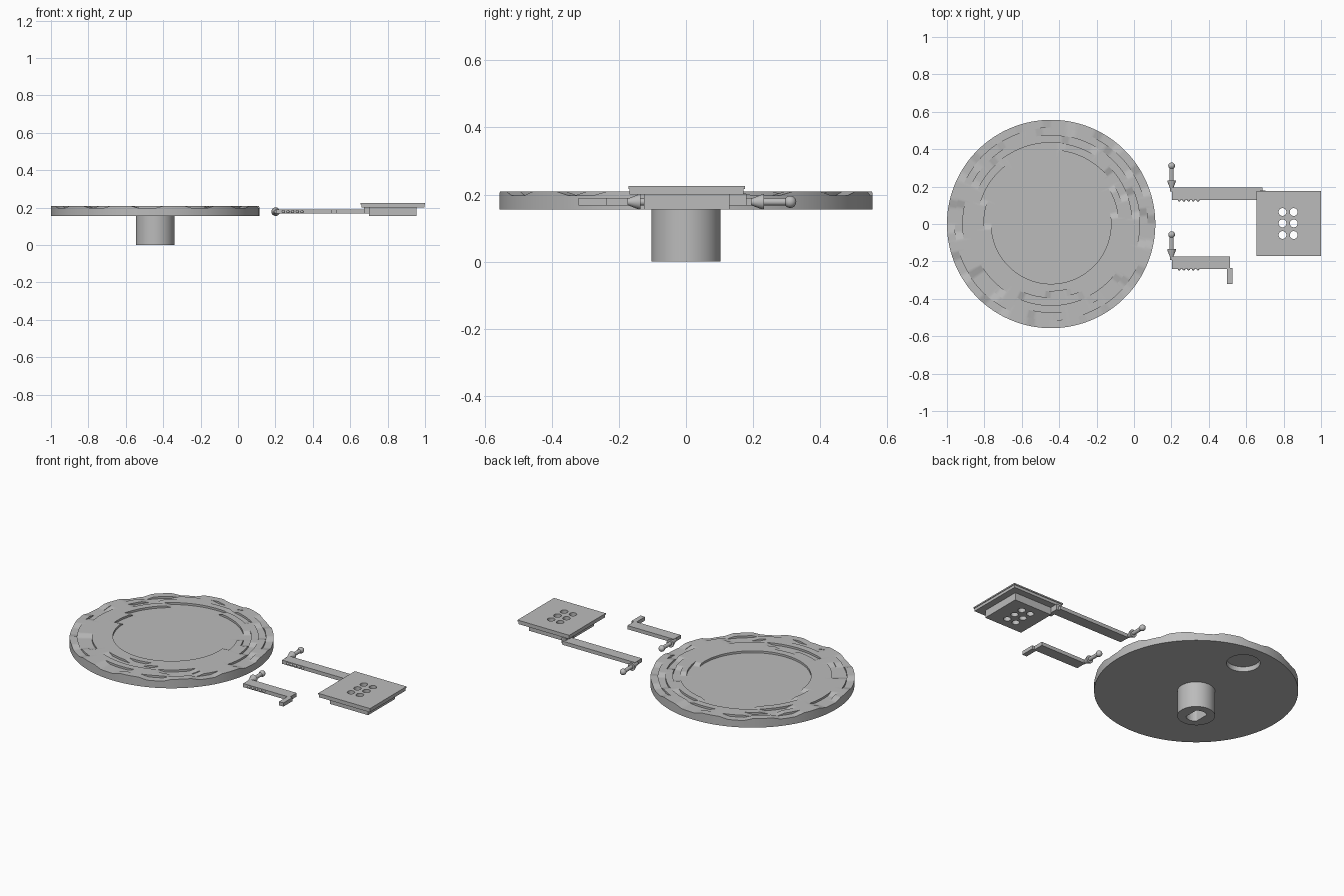
import bpy, bmesh, math
from mathutils import Vector

if "Cube" in bpy.data.objects:
    bpy.data.objects.remove(bpy.data.objects["Cube"])

grey = bpy.data.materials.new("plain_grey")
grey.use_nodes = True
COLOUR = (0.5, 0.5, 0.5, 1)
grey.diffuse_color = COLOUR
grey.node_tree.nodes["Principled BSDF"].inputs["Base Color"].default_value = COLOUR


def finish(ob, name, smooth=True):
    ob.name = name
    ob.data.materials.clear()
    ob.data.materials.append(grey)
    if smooth:
        bpy.ops.object.select_all(action='DESELECT')
        ob.select_set(True)
        bpy.context.view_layer.objects.active = ob
        bpy.ops.object.shade_smooth_by_angle(angle=math.radians(30))
    return ob


def from_bmesh(bm, name, smooth=True):
    bmesh.ops.recalc_face_normals(bm, faces=bm.faces[:])
    mesh = bpy.data.meshes.new(name)
    bm.to_mesh(mesh)
    bm.free()
    ob = bpy.data.objects.new(name, mesh)
    bpy.context.collection.objects.link(ob)
    return finish(ob, name, smooth)


def prism(name, outline, z0, z1, smooth=False):
    """Extrude a flat outline upwards."""
    bm = bmesh.new()
    face = bm.faces.new([bm.verts.new((x, y, z0)) for x, y in outline])
    top = bmesh.ops.extrude_face_region(bm, geom=[face])["geom"]
    for v in top:
        if isinstance(v, bmesh.types.BMVert):
            v.co.z = z1
    return from_bmesh(bm, name, smooth)


def box(name, x0, x1, y0, y1, z0, z1):
    return prism(name, [(x0, y0), (x1, y0), (x1, y1), (x0, y1)], z0, z1)


def circle(cx, cy, r, n=48, flat=None):
    """Circle outline, optionally with flattened sides."""
    pts = []
    for i in range(n):
        a = math.tau * i / n
        x, y = r * math.cos(a), r * math.sin(a)
        if flat:
            x = max(-flat, min(flat, x))
        pts.append((cx + x, cy + y))
    return pts


def cut(target, outlines, z0, z1):
    """Remove straight-sided holes from a part."""
    for outline in outlines:
        cutter = prism("cutter", outline, z0, z1)
        cutter.hide_render = True
        mod = target.modifiers.new("hole", 'BOOLEAN')
        mod.operation = 'DIFFERENCE'
        mod.solver = 'EXACT'
        mod.object = cutter
        bpy.context.view_layer.objects.active = target
        bpy.ops.object.modifier_apply(modifier=mod.name)
        bpy.data.objects.remove(cutter)
    return finish(target, target.name)


# Cam disc: concentric tracks with raised arcs
CX, R, N = -0.443, 0.557, 360
BASE, LOW, HIGH, RAMP = 0.155, 0.197, 0.209, 5
edges = [0.32, 0.36, 0.395, 0.435, 0.475, 0.515, R]
tracks = [
    [(180, 370)],
    [(160, 270), (282, 392)],
    [(40, 85), (125, 250), (290, 382)],
    [(20, 62), (78, 135), (150, 215), (232, 300), (318, 368)],
    [(s, s + 30) for s in range(5, 360, 45)],
    [(s, s + 21) for s in range(0, 360, 30)],
]


def height(arcs, deg):
    best = 0
    for start, end in arcs:
        for d in (deg, deg + 360):
            best = max(best, min(1, (d - start) / RAMP, (end - d) / RAMP))
    return LOW + (HIGH - LOW) * best


bm = bmesh.new()


def ring(r, heights):
    return [bm.verts.new((CX + r * math.cos(math.tau * i / N),
                          r * math.sin(math.tau * i / N), heights[i])) for i in range(N)]


rings = [ring(R, [BASE] * N)]
for k in reversed(range(len(tracks))):
    levels = [height(tracks[k], i * 360 / N) for i in range(N)]
    rings += [ring(edges[k + 1], levels), ring(edges[k], levels)]
rings.append(ring(edges[0], [LOW] * N))
for a, b in zip(rings, rings[1:]):
    for i in range(N):
        j = (i + 1) % N
        bm.faces.new((a[i], a[j], b[j], b[i]))
bm.faces.new(rings[0][::-1])
bm.faces.new(rings[-1])
bmesh.ops.remove_doubles(bm, verts=bm.verts[:], dist=1e-5)
disc = from_bmesh(bm, "cam_disc")
cut(disc, [circle(CX, 0.40, 0.092)], BASE - 0.05, BASE + 0.03)

# Hub under the disc with a keyed bore
hub = prism("hub", circle(CX, 0, 0.103, 64), 0, BASE + 0.003, True)
cut(hub, [circle(CX, 0, 0.058, 48, 0.038)], -0.05, 0.13)

# Perforated platform
holes = [circle(x, y, 0.021, 32) for x in (0.794, 0.854) for y in (-0.059, 0.003, 0.064)]
for part in (box("platform_top", 0.655, 1.0, -0.172, 0.176, 0.217, 0.225),
             box("platform_base", 0.659, 0.996, -0.168, 0.172, 0.2, 0.217),
             box("platform_block", 0.70, 0.955, -0.125, 0.13, 0.155, 0.2)):
    cut(part, holes, 0.1, 0.3)

# Follower arms
Z0, Z1, PIN_X = 0.167, 0.189, 0.201
ZC = (Z0 + Z1) / 2
box("long_arm", 0.203, 0.688, 0.129, 0.195, Z0, Z1)
box("long_arm_end", 0.675, 0.702, 0.10, 0.18, Z0, 0.202)
prism("short_arm", [(0.203, -0.24), (0.497, -0.24), (0.497, -0.32), (0.527, -0.32),
                    (0.527, -0.235), (0.512, -0.235), (0.512, -0.173), (0.203, -0.173)], Z0, Z1)


def spindle(name, y):
    """Turned pin: cone collar, rod and ball tip."""
    profile = [(0, -0.02), (0.008, -0.02), (0.010, 0), (0.023, 0.033), (0.023, 0.038), (0.011, 0.038)]
    ball, r = 0.116, 0.018
    profile += [(r * math.sin(t), ball - r * math.cos(t))
                for t in [math.radians(38 + 142 * i / 10) for i in range(11)]]
    b = bmesh.new()
    verts = [b.verts.new((PIN_X + p, y + q, ZC)) for p, q in profile]
    lines = [b.edges.new(e) for e in zip(verts, verts[1:])]
    bmesh.ops.spin(b, geom=verts + lines, cent=Vector((PIN_X, y, ZC)), axis=(0, 1, 0),
                   angle=math.tau, steps=24)
    bmesh.ops.remove_doubles(b, verts=b.verts[:], dist=1e-5)
    from_bmesh(b, name)


for label, back in (("long", 0.195), ("short", -0.173)):
    spindle(label + "_arm_pin", back)
    for i in range(5):
        bpy.ops.mesh.primitive_uv_sphere_add(segments=16, ring_count=8, radius=0.008,
                                             location=(0.242 + 0.025 * i, back - 0.067, ZC))
        finish(bpy.context.object, f"{label}_arm_stud_{i + 1}")
